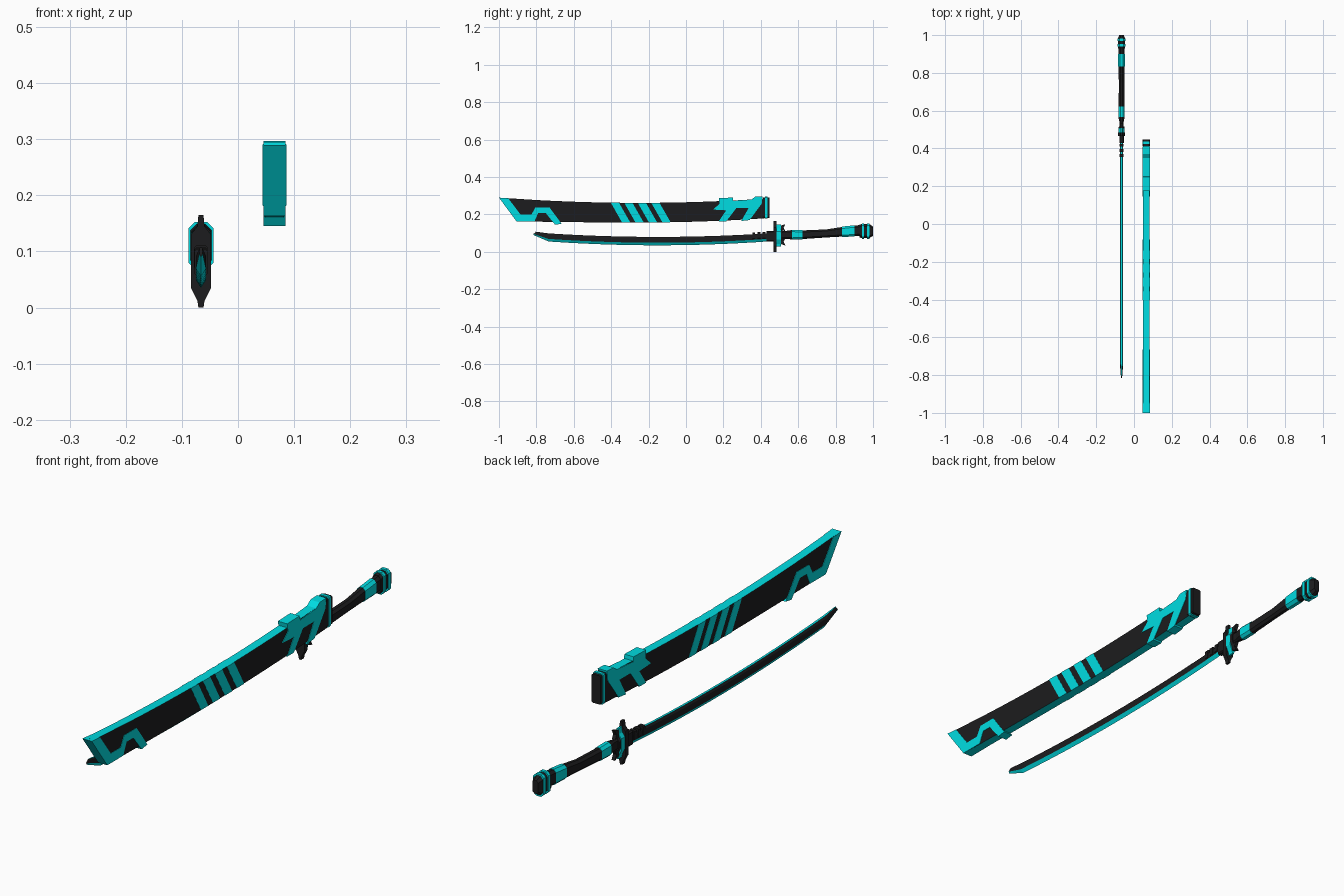
import bpy, bmesh

if "Cube" in bpy.data.objects:
    bpy.data.objects.remove(bpy.data.objects["Cube"])


def material(name, rgb):
    m = bpy.data.materials.new(name)
    m.diffuse_color = (*rgb, 1)
    m.use_nodes = True
    m.node_tree.nodes["Principled BSDF"].inputs["Base Color"].default_value = m.diffuse_color
    return m


BLACK = material("black", (0.012, 0.012, 0.013))
CYAN = material("cyan", (0.0, 0.72, 0.76))
KX, SX = -0.066, 0.065          # centre lines of sword and scabbard


def finish(bm, name, mats):
    bmesh.ops.recalc_face_normals(bm, faces=bm.faces)
    me = bpy.data.meshes.new(name)
    bm.to_mesh(me)
    bm.free()
    for m in mats:
        me.materials.append(m)
    ob = bpy.data.objects.new(name, me)
    bpy.context.collection.objects.link(ob)
    return ob


def loft(name, rings, mat=BLACK, cyan_sides=()):
    """Skin a list of rings of (x, y, z); the chosen side strips become cyan."""
    bm = bmesh.new()
    vs = [[bm.verts.new(p) for p in r] for r in rings]
    n = len(rings[0])
    for a, b in zip(vs, vs[1:]):
        for i in range(n):
            j = (i + 1) % n
            f = bm.faces.new((a[i], a[j], b[j], b[i]))
            f.material_index = 1 if i in cyan_sides else 0
    bm.faces.new(vs[0])
    bm.faces.new(vs[-1])
    return finish(bm, name, [mat, CYAN])


def plate(name, profile, cx, hx, mat=CYAN):
    """Extrude a (y, z) outline across x."""
    return loft(name, [[(cx + s * hx, y, z) for y, z in profile] for s in (-1, 1)], mat)


def octagon(cx, y, lo, hi, hx, c=0.3):
    k, m = hx * (1 - 2 * c), min(hx * 2 * c, (hi - lo) * 0.3)
    return [(cx - k, y, hi), (cx + k, y, hi), (cx + hx, y, hi - m), (cx + hx, y, lo + m),
            (cx + k, y, lo), (cx - k, y, lo), (cx - hx, y, lo + m), (cx - hx, y, hi - m)]


def frange(a, b, n):
    return [a + (b - a) * i / n for i in range(n + 1)]


# Scabbard body: gentle curve, cyan top and bottom edges, slanted tip
def scab_top(y):
    return 0.262 + 0.05 * (y + 0.25) ** 2


def scab_bot(y):
    return 0.157 + (0.05 if y > -0.25 else 0.015) * (y + 0.25) ** 2


rings = []
for i, y in enumerate(frange(-0.89, 0.42, 14)):
    yt = -0.985 if i == 0 else y
    t, b = scab_top(yt), scab_bot(y)
    rings.append([(SX + x, yy, z) for x, yy, z in (
        (-0.017, yt, t), (0.017, yt, t), (0.018, yt, t - 0.005), (0.018, y, b + 0.005),
        (0.017, y, b), (-0.017, y, b), (-0.018, y, b + 0.005), (-0.018, yt, t - 0.005))])
loft("scabbard_body", rings, BLACK, (0, 4))

# Scabbard tip trim
plate("scabbard_tip_trim", [
    (-1.0, .29), (-.95, .286), (-.885, .20), (-.826, .20), (-.805, .238), (-.73, .238),
    (-.665, .15), (-.70, .145), (-.75, .208), (-.79, .208), (-.81, .163), (-.906, .163)],
    SX, 0.0195)

# Four slanted stripes
for i in range(4):
    y = -0.402 + 0.072 * i
    plate(f"scabbard_stripe_{i + 1}", [
        (y, scab_top(y)), (y + .044, scab_top(y + .044)),
        (y + .104, scab_bot(y + .104)), (y + .06, scab_bot(y + .06))], SX, 0.0188)

# Branching trim near the mouth
plate("scabbard_mouth_trim", [
    (.175, .288), (.25, .29), (.252, .272), (.35, .28), (.37, .295), (.41, .297),
    (.405, .258), (.34, .17), (.295, .165), (.335, .235), (.27, .235), (.215, .163),
    (.175, .163), (.215, .222), (.145, .226), (.18, .258)], SX, 0.0195)

# Scabbard mouth collar: black, cyan, black
for name, y0, y1, h, g, m in (("inner", .412, .423, .019, 0, BLACK),
                              ("band", .423, .436, .021, .004, CYAN),
                              ("lip", .436, .447, .019, 0, BLACK)):
    loft("scabbard_collar_" + name,
         [octagon(SX, y, .182 - g, .291 + g, h, .1) for y in (y0, y1)], m)


# Blade: black flats, cyan spine and cutting bevel, angled point
def blade_ring(yt, yb, t, b, h, e):
    return [(KX + x, y, z) for x, y, z in (
        (-h * .5, yt, t), (h * .5, yt, t), (h, yt, t - e * .5), (h, yb, b + e),
        (0, yb, b), (-h, yb, b + e), (-h, yt, t - e * .5))]


def blade_top(y):
    return 0.08 + 0.055 * (y + 0.15) ** 2


def blade_bot(y):
    return 0.035 + 0.06 * (y + 0.15) ** 2


rings = [blade_ring(-.805, -.815, .108, .09, .003, .006)]
for y in frange(-0.735, 0.46, 14):
    rings.append(blade_ring(y, y, blade_top(y), blade_bot(y), .009, .014))
loft("blade", rings, BLACK, (0, 3, 4))

# Ridged collar at the blade base
for i in range(4):
    y = 0.355 + 0.027 * i
    loft(f"blade_ridge_{i + 1}",
         [octagon(KX, yy, blade_bot(y) + .018, blade_top(y) + .01, .0115, .15)
          for yy in (y, y + .015)])
loft("blade_collar", [octagon(KX, y, .056, .112, .012, .2) for y in (.43, .468)])


# Guard: pointed black plate, cyan plate and swept rear plate
def guard_ring(y, lo, hi, h):
    half = [(.25, hi), (.35, hi - .02), (1, hi - .035), (1, lo + .035), (.35, lo + .012), (.25, lo)]
    return [(KX + f * h, y, z) for f, z in half] + [(KX - f * h, y, z) for f, z in half[::-1]]


loft("guard_front", [guard_ring(.467, 0, .165, .018), guard_ring(.485, 0, .165, .018)])
loft("guard_middle", [guard_ring(.485, .03, .145, .0165), guard_ring(.507, .03, .145, .0165)], CYAN)
loft("guard_rear", [guard_ring(.507, .042, .138, .016), guard_ring(.517, .046, .136, .014)])
for name, z0, s in (("upper", .116, 1), ("lower", .066, -1)):
    plate(f"guard_{name}_prong", [(.507, z0), (.507, z0 + s * .024), (.532, z0 + s * .032),
                                  (.522, z0 + s * .012), (.53, z0 - s * .004)], KX, .007, BLACK)


# Handle: tapered octagonal grip with two cyan bands
GRIP = [(.505, .07, .112, .010), (.535, .07, .112, .010), (.56, .067, .116, .0155),
        (.63, .069, .115, .015), (.75, .077, .120, .0145), (.84, .082, .134, .016),
        (.935, .085, .144, .0165)]
loft("grip", [octagon(KX, *g) for g in GRIP])


def grip_at(y):
    for a, b in zip(GRIP, GRIP[1:]):
        if a[0] <= y <= b[0]:
            f = (y - a[0]) / (b[0] - a[0])
            return [p + (q - p) * f for p, q in zip(a[1:], b[1:])]


for name, y0, y1 in (("front", .567, .622), ("rear", .835, .9)):
    band = []
    for y in (y0, y1):
        lo, hi, h = grip_at(y)
        band.append(octagon(KX, y, lo - .002, hi + .002, h + .0015))
    loft(f"grip_{name}_band", band, CYAN)

# Pommel with two cyan rings
loft("pommel", [octagon(KX, y, .11 - r, .112 + r, h) for y, r, h in (
    (.928, .033, .018), (.938, .037, .019), (.982, .035, .019), (1.0, .024, .012))])
for i, (y, m) in enumerate(((.940, CYAN), (.968, CYAN))):
    loft(f"pommel_ring_{i + 1}",
         [octagon(KX, yy, .069, .153, .022, .25) for yy in (y, y + .013)], m)
